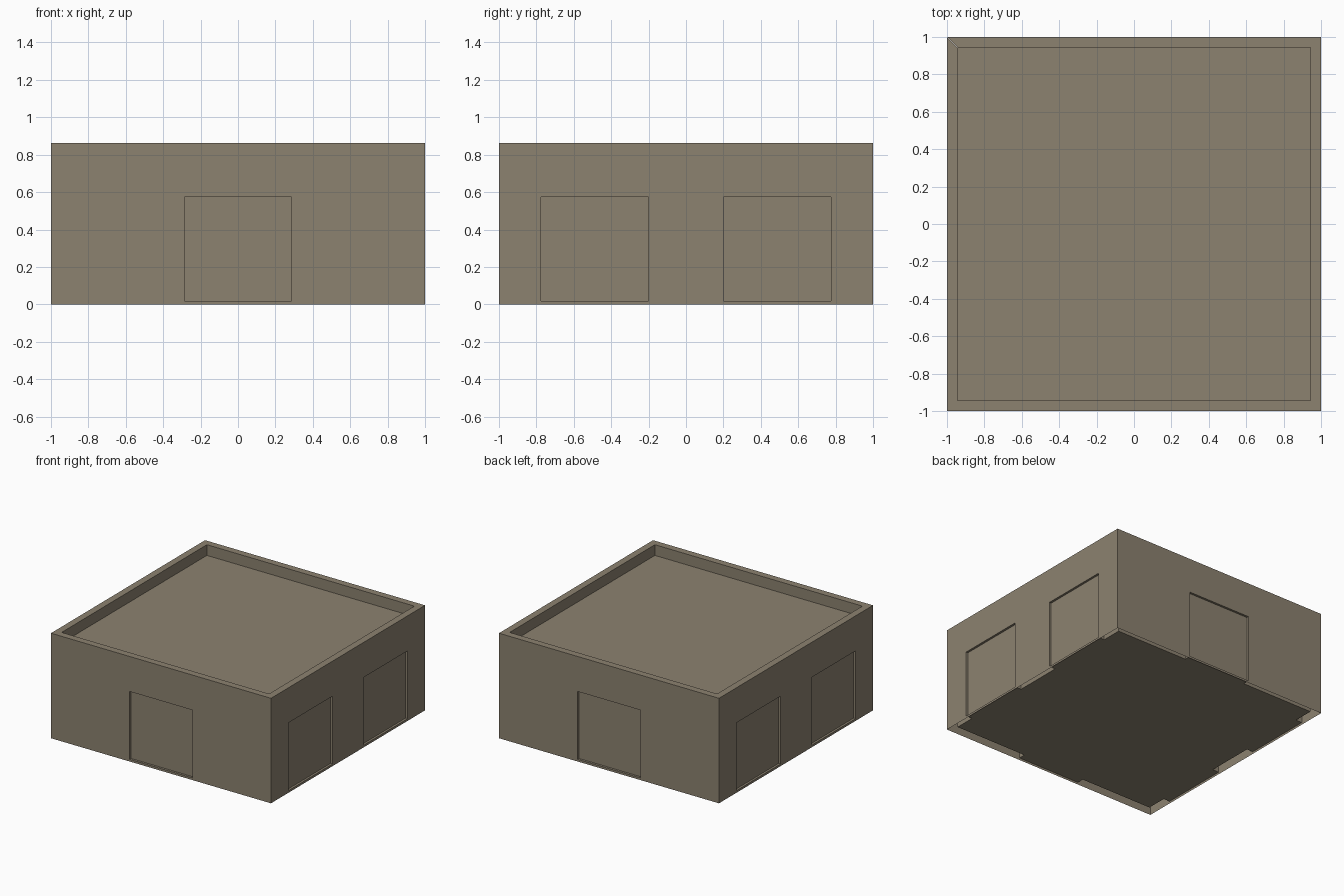
import bpy, bmesh, math
from mathutils import Matrix, Vector

if "Cube" in bpy.data.objects:
    bpy.data.objects.remove(bpy.data.objects["Cube"])

H = 0.863          # wall height
T = 0.057          # parapet thickness
ROOF = 0.775       # roof deck height
FLOOR = 0.018      # underside of the floor
DOOR_TOP = 0.575
DEPTH = 0.018      # door recess
FRONT_DOORS = [(-0.287, 0.287)]
SIDE_DOORS = [(-0.775, -0.2), (0.2, 0.775)]

mat = bpy.data.materials.new("stone_brown")
mat.diffuse_color = (0.262, 0.223, 0.162, 1)
mat.use_nodes = True
mat.node_tree.nodes["Principled BSDF"].inputs["Base Color"].default_value = mat.diffuse_color


def finish(name, bm, angle=0.0):
    bm.transform(Matrix.Rotation(angle, 4, 'Z'))
    me = bpy.data.meshes.new(name)
    bm.to_mesh(me)
    bm.free()
    me.materials.append(mat)
    ob = bpy.data.objects.new(name, me)
    bpy.context.collection.objects.link(ob)
    return ob


def box(name, lo, hi, angle=0.0):
    bm = bmesh.new()
    lo, hi = Vector(lo), Vector(hi)
    bmesh.ops.create_cube(bm, size=1, matrix=Matrix.Translation((lo + hi) / 2)
                          @ Matrix.Diagonal((*(hi - lo), 1)))
    return finish(name, bm, angle)


def wall(name, doors, angle):
    """Wall sheet facing -y with recessed doorways and a parapet rim."""
    bm = bmesh.new()
    xs = sorted([-1, 1] + [x for d in doors for x in d])
    zs = [0, FLOOR, DOOR_TOP, H]
    grid = [[bm.verts.new((x, -1, z)) for x in xs] for z in zs]
    holes = []
    for j in range(3):
        for i in range(len(xs) - 1):
            f = bm.faces.new((grid[j][i], grid[j][i + 1],
                              grid[j + 1][i + 1], grid[j + 1][i]))
            if j == 1 and (xs[i], xs[i + 1]) in doors:
                holes.append(f)
    # push the doorways inward; the door blocks supply the panels
    for f in bmesh.ops.extrude_discrete_faces(bm, faces=holes)["faces"]:
        bmesh.ops.translate(bm, verts=f.verts, vec=(0, DEPTH, 0))
        bm.faces.remove(f)
    # parapet top and inner face
    a = 1 - T
    top = [bm.verts.new(p) for p in ((-1, -1, H), (1, -1, H), (a, -a, H), (-a, -a, H))]
    bm.faces.new(top)
    low = [bm.verts.new(p) for p in ((a, -a, ROOF), (-a, -a, ROOF))]
    bm.faces.new((top[3], top[2], low[0], low[1]))
    finish(name, bm, angle)
    # door panels, reaching back to the core
    for k, (x0, x1) in enumerate(doors):
        box(f"{name}_door_{k + 1}", (x0, -1 + DEPTH, FLOOR), (x1, -a, DOOR_TOP), angle)


# inner core: its top is the roof deck, its underside is the floor
box("roof_and_floor_core", (-1 + T, -1 + T, FLOOR), (1 - T, 1 - T, ROOF))

# four walls
for n, (side, doors) in enumerate([("front", FRONT_DOORS), ("right", SIDE_DOORS),
                                   ("back", FRONT_DOORS), ("left", SIDE_DOORS)]):
    wall(f"{side}_wall", doors, n * math.pi / 2)
